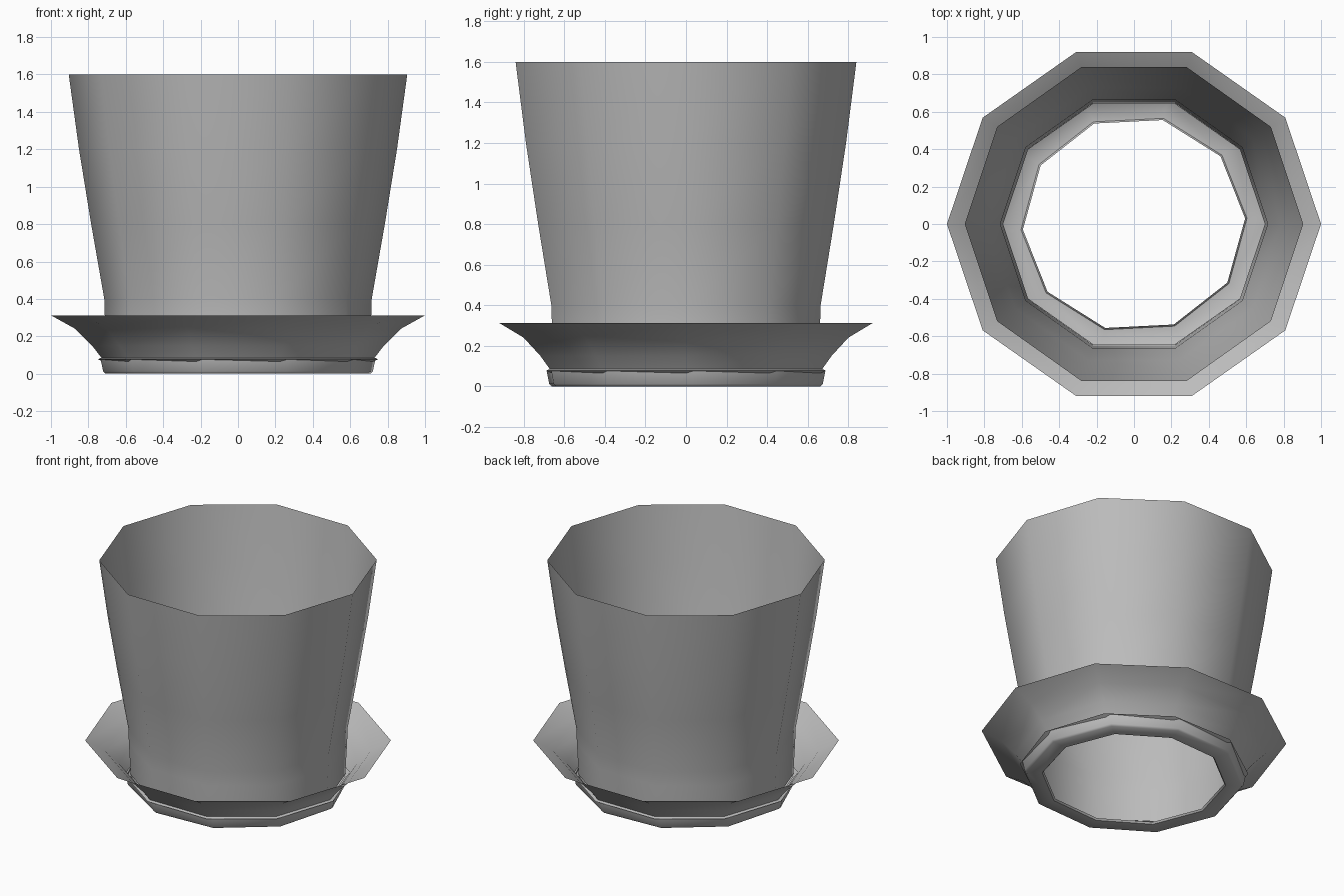
import bpy, bmesh, math

if "Cube" in bpy.data.objects:
    bpy.data.objects.remove(bpy.data.objects["Cube"])

SIDES = 10

clay = bpy.data.materials.new("grey_clay")
clay.diffuse_color = (0.5, 0.5, 0.5, 1)
clay.use_nodes = True
clay.node_tree.nodes["Principled BSDF"].inputs["Base Color"].default_value = clay.diffuse_color


def lathe(name, profile, y_scale, turn=0.0):
    """Spin a (radius, height) profile into an open ten-sided shell."""
    bm = bmesh.new()
    rings = []
    for r, z in profile:
        ring = []
        for i in range(SIDES):
            a = math.tau * i / SIDES + turn
            ring.append(bm.verts.new((r * math.cos(a), r * math.sin(a) * y_scale, z)))
        rings.append(ring)
    for low, high in zip(rings, rings[1:]):
        for i in range(SIDES):
            j = (i + 1) % SIDES
            bm.faces.new((low[i], low[j], high[j], high[i])).smooth = True
    mesh = bpy.data.meshes.new(name)
    bm.to_mesh(mesh)
    bm.free()
    mesh.materials.append(clay)
    obj = bpy.data.objects.new(name, mesh)
    bpy.context.collection.objects.link(obj)
    bpy.context.view_layer.objects.active = obj
    obj.select_set(True)
    bpy.ops.object.shade_smooth_by_angle(angle=math.radians(50))
    obj.select_set(False)
    return obj


# Tapered pot wall, open at the top
lathe("pot_wall", [(0.70, 0.07), (0.712, 0.3), (0.715, 0.4), (0.785, 0.8),
                   (0.85, 1.2), (0.905, 1.6)], 0.976)

# Flared saucer with a small lip at its base
lathe("saucer", [(0.70, 0.055), (0.75, 0.078), (0.73, 0.085), (0.78, 0.15),
                 (0.87, 0.24), (1.0, 0.312)], 0.967)

# Slightly turned foot ring with an open drain hole
lathe("foot_ring", [(0.595, 0.012), (0.605, 0.0), (0.71, 0.0), (0.722, 0.012),
                    (0.735, 0.075)], 0.967, math.radians(3))
